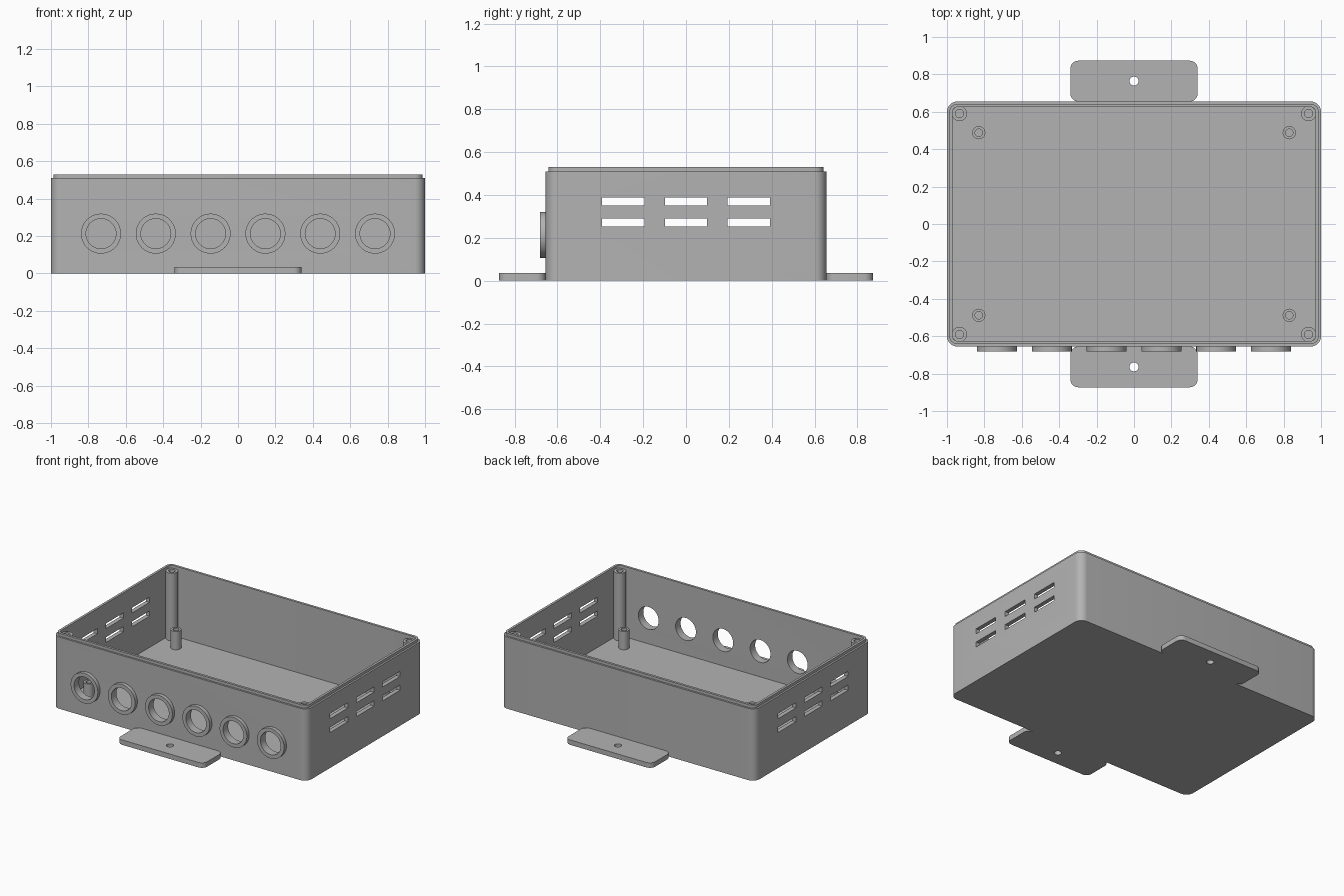
import bpy, bmesh, math
from mathutils import Matrix, Vector

cube = bpy.data.objects.get("Cube")
if cube:
    bpy.data.objects.remove(cube, do_unlink=True)

grey = bpy.data.materials.new("plain grey")
grey.use_nodes = True
grey.diffuse_color = (0.45, 0.45, 0.45, 1)
grey.node_tree.nodes["Principled BSDF"].inputs["Base Color"].default_value = (0.45, 0.45, 0.45, 1)

HX, HY = 1.0, 0.655          # half width and half depth of the box
STEP, TOP, WALL = 0.51, 0.53, 0.03
FLOOR = 0.03


def rounded(hx, hy, r, seg=8):
    pts = []
    for k, (sx, sy) in enumerate([(1, 1), (-1, 1), (-1, -1), (1, -1)]):
        for i in range(seg + 1):
            a = (k + i / seg) * math.pi / 2
            pts.append((sx * (hx - r) + r * math.cos(a), sy * (hy - r) + r * math.sin(a)))
    return pts


def circle(r, n=40):
    return [(r * math.cos(2 * math.pi * i / n), r * math.sin(2 * math.pi * i / n)) for i in range(n)]


def loft(bm, rings, matrix=Matrix(), closed=False):
    """Skin a list of (profile, height) rings, capped or closed into a tube."""
    loops = [[bm.verts.new(matrix @ Vector((x, y, z))) for x, y in prof] for prof, z in rings]
    pairs = list(zip(loops, loops[1:]))
    if closed:
        pairs.append((loops[-1], loops[0]))
    else:
        bm.faces.new(loops[0])
        bm.faces.new(loops[-1])
    for a, b in pairs:
        for i in range(len(a)):
            j = (i + 1) % len(a)
            bm.faces.new((a[i], a[j], b[j], b[i]))


def finish(name, bm):
    bmesh.ops.recalc_face_normals(bm, faces=bm.faces)
    mesh = bpy.data.meshes.new(name)
    bm.to_mesh(mesh)
    bm.free()
    mesh.materials.append(grey)
    obj = bpy.data.objects.new(name, mesh)
    bpy.context.collection.objects.link(obj)
    return obj


def select(obj):
    bpy.ops.object.select_all(action='DESELECT')
    obj.select_set(True)
    bpy.context.view_layer.objects.active = obj


def smooth(obj):
    select(obj)
    bpy.ops.object.shade_smooth_by_angle(angle=math.radians(30))


def cut(obj, bm):
    cutter = finish("cutter", bm)
    cutter.hide_render = True
    select(obj)
    mod = obj.modifiers.new("cut", 'BOOLEAN')
    mod.operation, mod.solver, mod.object = 'DIFFERENCE', 'EXACT', cutter
    bpy.ops.object.modifier_apply(modifier=mod.name)
    bpy.data.objects.remove(cutter, do_unlink=True)


def inset(d):
    return rounded(HX - d, HY - d, 0.055 - d)


# Open box with a stepped rim
bm = bmesh.new()
loft(bm, [(inset(0), 0), (inset(0), STEP), (inset(0.013), STEP), (inset(0.013), TOP),
          (inset(WALL), TOP), (inset(WALL), FLOOR)])
box = finish("box_shell", bm)

# Cable ports through the front, vent slots through both ends
port_x = [0.293 * (i - 2.5) for i in range(6)]
PORT_Z, PORT_R = 0.213, 0.08
front_facing = Matrix.Rotation(math.pi / 2, 4, 'X')   # local z points to the front


def port_matrix(x):
    return Matrix.Translation((x, 0, PORT_Z)) @ front_facing


bm = bmesh.new()
for x in port_x:
    loft(bm, [(circle(PORT_R), HY - 0.1), (circle(PORT_R), HY + 0.1)], port_matrix(x))
for side in (-1, 1):
    for y in (-0.293, 0, 0.293):
        for z in (0.271, 0.369):
            bmesh.ops.create_cube(bm, size=1, matrix=Matrix.Translation((side * HX, y, z))
                                  @ Matrix.Diagonal((0.2, 0.198, 0.037, 1)))
cut(box, bm)
smooth(box)

# Raised collars around the ports
for n, x in enumerate(port_x):
    bm = bmesh.new()
    loft(bm, [(circle(0.107), HY), (circle(0.107), HY + 0.026),
              (circle(PORT_R), HY + 0.026), (circle(PORT_R), HY)], port_matrix(x), closed=True)
    smooth(finish(f"port_collar_{n + 1}", bm))

# Lid screw posts in the corners and short board standoffs, with blind holes
for name, px, py, r, hole, top in [("lid_post", 0.933, 0.59, 0.04, 0.022, STEP),
                                   ("board_standoff", 0.83, 0.488, 0.035, 0.02, 0.16)]:
    for sx, left in ((1, "left"), (-1, "right")):
        for sy, back in ((1, "back"), (-1, "front")):
            bm = bmesh.new()
            loft(bm, [(circle(r), FLOOR - 0.01), (circle(r), top),
                      (circle(hole), top), (circle(hole), top - 0.1)],
                 Matrix.Translation((sx * px, sy * py, 0)))
            smooth(finish(f"{name}_{back}_{left}", bm))

# Mounting tabs with a screw hole
for sy, side in ((1, "back"), (-1, "front")):
    place = Matrix.Translation((0, sy * 0.764, 0))
    plate = rounded(0.34, 0.109, 0.042)
    bm = bmesh.new()
    loft(bm, [(plate, 0), (plate, 0.035)], place)
    tab = finish(f"mounting_tab_{side}", bm)
    bm = bmesh.new()
    loft(bm, [(circle(0.024), -0.1), (circle(0.024), 0.1)], place)
    cut(tab, bm)
    smooth(tab)
